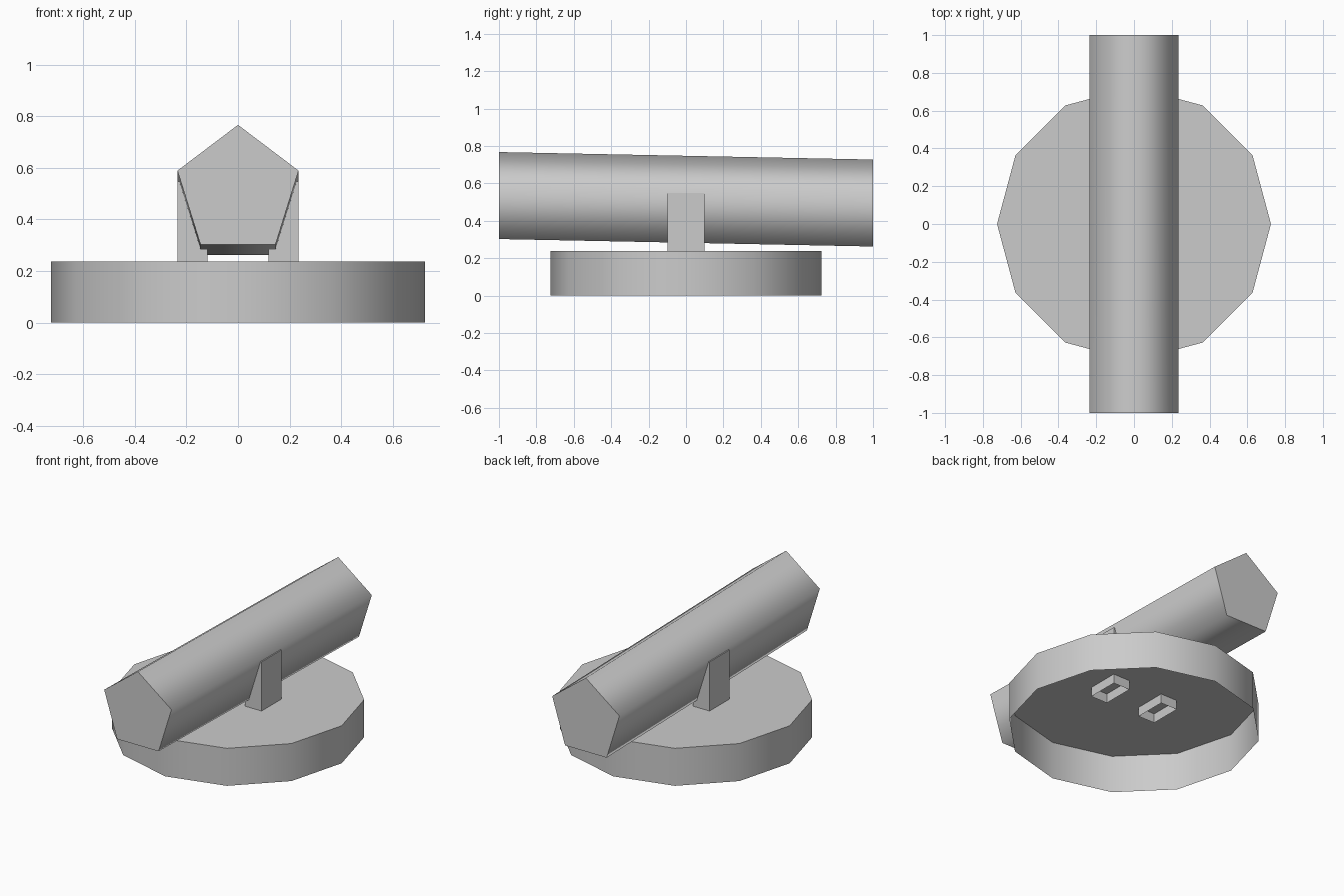
import bpy, bmesh, math

cube = bpy.data.objects.get("Cube")
if cube:
    bpy.data.objects.remove(cube, do_unlink=True)

grey = bpy.data.materials.new("plain_grey")
grey.use_nodes = True
COLOUR = (0.6, 0.6, 0.6, 1)
grey.diffuse_color = COLOUR
grey.node_tree.nodes["Principled BSDF"].inputs["Base Color"].default_value = COLOUR


def prism(name, lower, upper, smooth, cap_lower):
    """Join two matching outlines into a prism with sharp caps."""
    bm = bmesh.new()
    a = [bm.verts.new(p) for p in lower]
    b = [bm.verts.new(p) for p in upper]
    for i in range(len(a)):
        j = (i + 1) % len(a)
        bm.faces.new((a[i], a[j], b[j], b[i])).smooth = smooth
    caps = [bm.faces.new(b)]
    if cap_lower:
        caps.append(bm.faces.new(a[::-1]))
    for cap in caps:
        for edge in cap.edges:
            edge.smooth = False
    if cap_lower:
        bmesh.ops.recalc_face_normals(bm, faces=bm.faces)
    mesh = bpy.data.meshes.new(name)
    bm.to_mesh(mesh)
    bm.free()
    mesh.materials.append(grey)
    obj = bpy.data.objects.new(name, mesh)
    bpy.context.collection.objects.link(obj)
    return obj


def ring(sides, radius, z):
    steps = [math.tau * i / sides for i in range(sides)]
    return [(radius * math.cos(t), radius * math.sin(t), z) for t in steps]


def pentagon(y, z):
    steps = [math.tau * i / 5 for i in range(5)]
    return [(0.247 * math.sin(t), y, z + 0.257 * math.cos(t)) for t in steps]


def rectangle(x, half_x, half_y, z):
    corners = ((-1, -1), (1, -1), (1, 1), (-1, 1))
    return [(x + half_x * u, half_y * v, z) for u, v in corners]


# Shallow twelve-sided base, open underneath
prism("base", ring(12, 0.725, 0), ring(12, 0.725, 0.237), True, False)

# Five-sided barrel, tilted slightly down to the back
prism("barrel", pentagon(-1, 0.51), pentagon(1, 0.47), True, True)

# Two upright supports passing through the base top, open underneath
for side, label in ((1, "left"), (-1, "right")):
    x = 0.177 * side
    prism(label + "_support", rectangle(x, 0.058, 0.1, 0.178),
          rectangle(x, 0.058, 0.1, 0.547), False, False)
